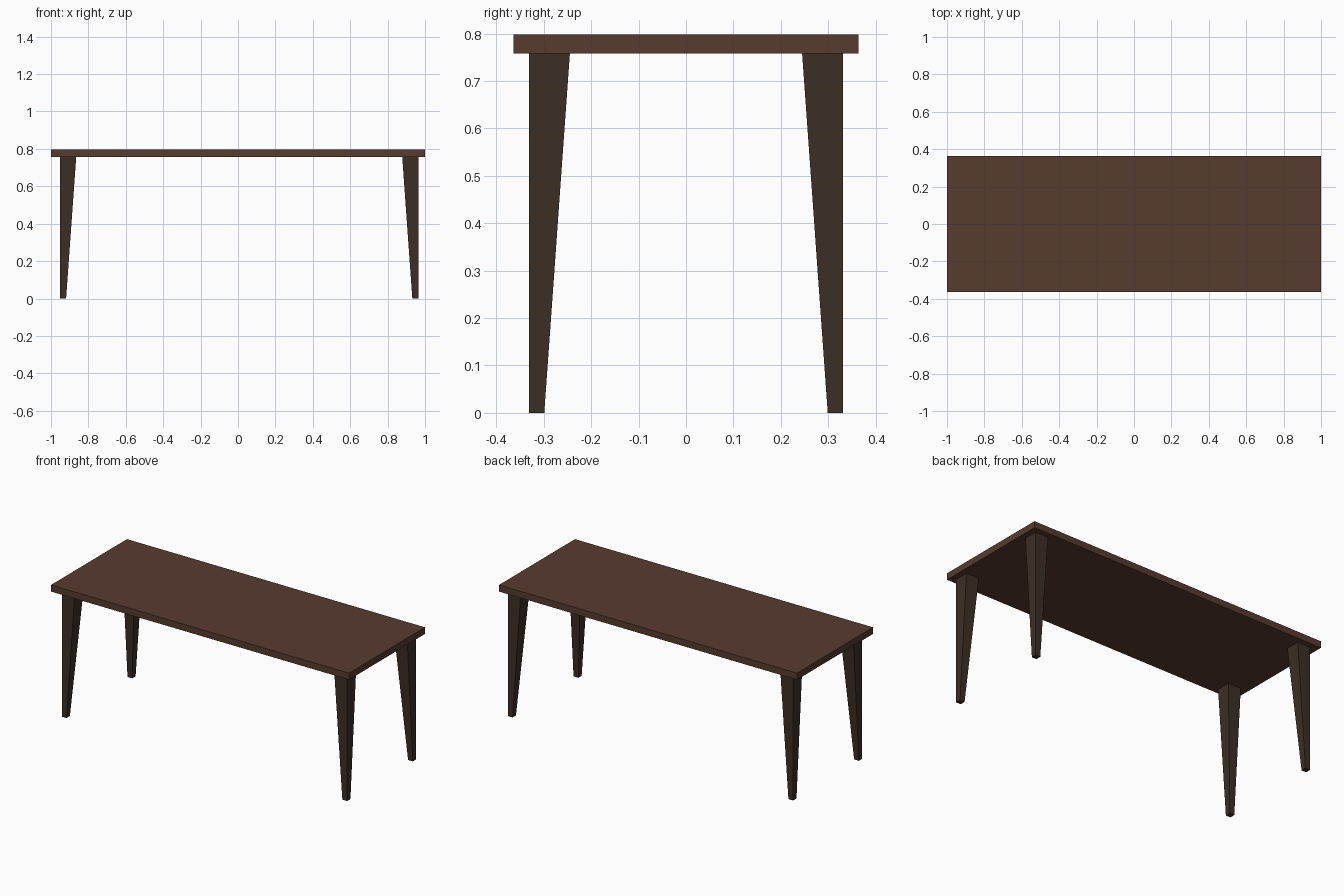
import bpy, bmesh

if "Cube" in bpy.data.objects:
    bpy.data.objects.remove(bpy.data.objects["Cube"])


def material(name, rgb):
    m = bpy.data.materials.new(name)
    m.diffuse_color = (*rgb, 1)
    m.use_nodes = True
    m.node_tree.nodes["Principled BSDF"].inputs["Base Color"].default_value = m.diffuse_color
    return m


top_wood = material("warm brown wood", (0.095, 0.044, 0.028))
leg_wood = material("dark brown wood", (0.046, 0.028, 0.018))

TOP_Z, UNDER_Z = 0.798, 0.758
HALF_DEPTH = 0.364


def tapered_box(name, low, high, z0, z1, mat):
    """Box whose bottom and top rectangles (x0, x1, y0, y1) may differ."""
    bm = bmesh.new()
    bmesh.ops.create_cube(bm, size=2)
    for v in bm.verts:
        r = high if v.co.z > 0 else low
        v.co = (r[1] if v.co.x > 0 else r[0],
                r[3] if v.co.y > 0 else r[2],
                z1 if v.co.z > 0 else z0)
    me = bpy.data.meshes.new(name)
    bm.to_mesh(me)
    bm.free()
    me.materials.append(mat)
    ob = bpy.data.objects.new(name, me)
    bpy.context.collection.objects.link(ob)


# Table top slab
slab = (-1, 1, -HALF_DEPTH, HALF_DEPTH)
tapered_box("table_top", slab, slab, UNDER_Z, TOP_Z, top_wood)

# Legs: outer faces vertical, inner faces taper towards the outer corner
WIDE, NARROW, OUT_Y = 0.086, 0.032, 0.331


def span(outer, width):
    inner = outer - width if outer > 0 else outer + width
    return tuple(sorted((outer, inner)))


for x_name, x in (("left", -0.951), ("right", 0.964)):
    for y_name, y in (("front", -OUT_Y), ("back", OUT_Y)):
        tapered_box(f"{y_name}_{x_name}_leg",
                    span(x, NARROW) + span(y, NARROW),
                    span(x, WIDE) + span(y, WIDE),
                    0, UNDER_Z, leg_wood)
